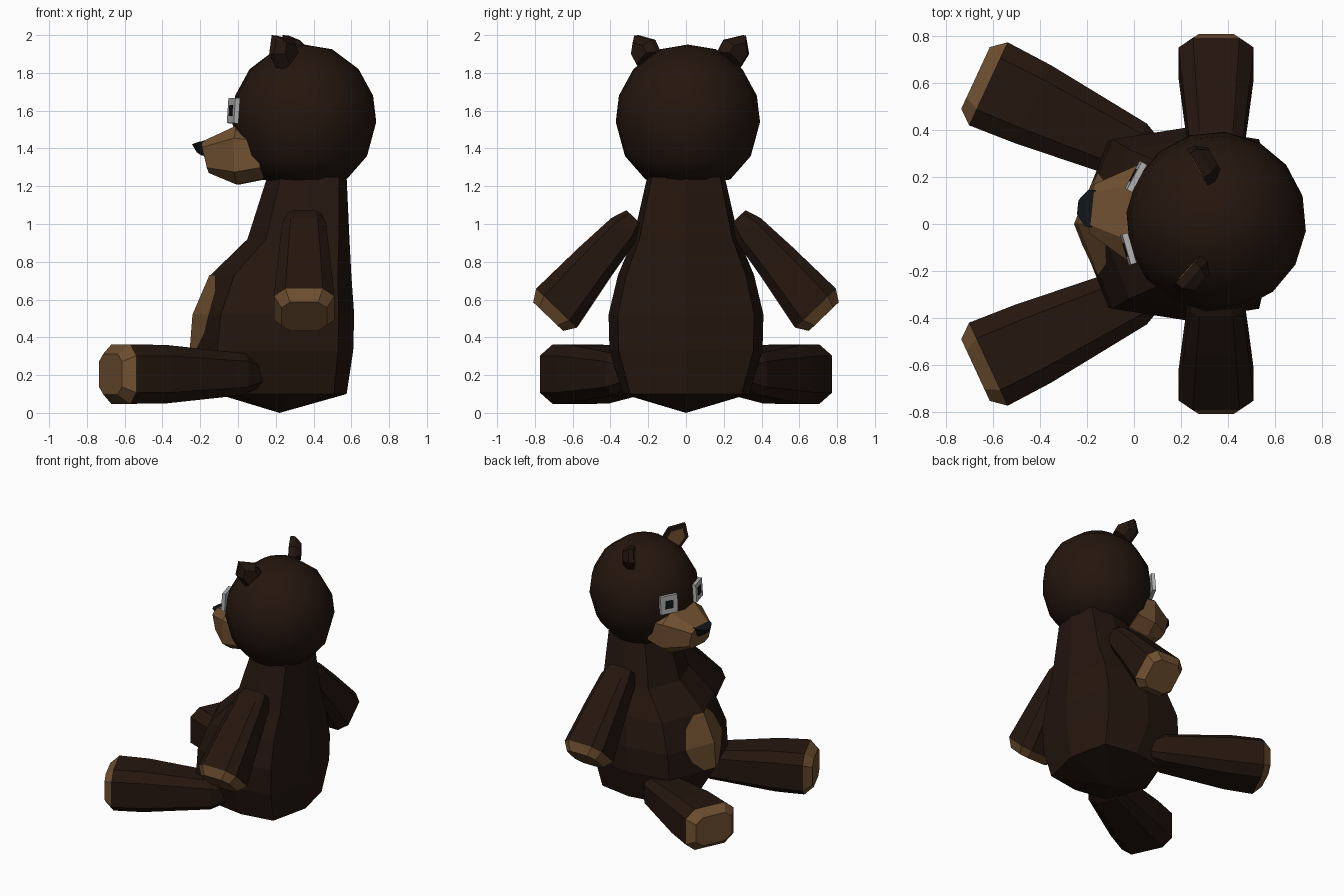
import bpy, bmesh
from math import cos, sin, pi, radians
from mathutils import Vector, Matrix

if "Cube" in bpy.data.objects:
    bpy.data.objects.remove(bpy.data.objects["Cube"])


def material(name, rgb):
    m = bpy.data.materials.new(name)
    m.diffuse_color = (*rgb, 1)
    m.use_nodes = True
    m.node_tree.nodes["Principled BSDF"].inputs["Base Color"].default_value = m.diffuse_color
    return m


FUR = material("dark_fur", (0.018, 0.008, 0.0045))
TAN = material("tan_pad", (0.16, 0.08, 0.03))
BLACK = material("black", (0.006, 0.007, 0.009))
WHITE = material("eye_grey", (0.45, 0.45, 0.45))
ID = Matrix.Identity(4)
# the head is turned slightly to one side
TURN = Matrix.Translation((0.35, 0.01, 0)) @ Matrix.Rotation(radians(-6), 4, 'Z') @ Matrix.Translation((-0.35, 0, 0))


def loft(name, rings, mats, xf=ID, closed=True, pad=False, smooth=False):
    """Skin a list of equal-length rings; pad colours the last band and end cap."""
    bm = bmesh.new()
    rows = [[bm.verts.new(xf @ Vector(p)) for p in r] for r in rings]
    n = len(rows[0])
    for i in range(len(rows) - 1):
        for j in range(n if closed else n - 1):
            k = (j + 1) % n
            f = bm.faces.new((rows[i][j], rows[i][k], rows[i + 1][k], rows[i + 1][j]))
            f.material_index = int(pad and i == len(rows) - 2)
    if closed:
        bm.faces.new(rows[0])
        bm.faces.new(rows[-1]).material_index = int(pad)
        bmesh.ops.remove_doubles(bm, verts=bm.verts, dist=0.0005)
        bmesh.ops.recalc_face_normals(bm, faces=bm.faces)
    for f in bm.faces:
        f.smooth = smooth
    me = bpy.data.meshes.new(name)
    bm.to_mesh(me)
    bm.free()
    for m in mats:
        me.materials.append(m)
    ob = bpy.data.objects.new(name, me)
    bpy.context.collection.objects.link(ob)
    return ob


def octagon(c, u, v, a, b, ch=0.38):
    """Chamfered rectangle with half sizes a, b along axes u, v."""
    k = 1 - ch
    pts = [(1, k), (k, 1), (-k, 1), (-1, k), (-1, -k), (-k, -1), (k, -1), (1, -k)]
    return [Vector(c) + u * (a * p) + v * (b * q) for p, q in pts]


# body: z, front x, back x, half width
BODY = [(0.1, -0.11, 0.575, 0.335), (0.33, -0.25, 0.61, 0.405), (0.52, -0.235, 0.615, 0.41),
        (0.73, -0.145, 0.60, 0.36), (0.92, 0.05, 0.59, 0.28), (1.25, 0.155, 0.575, 0.205)]


def body_ring(z, f, b, w):
    """Eight sides: corners plus the middle of each side."""
    cf, cb, wc = f + 0.35 * w, b - 0.2 * w, 0.88 * w
    m = (cf + cb) / 2
    return [(f, 0, z), (cf, wc, z), (m, w, z), (cb, wc, z), (b, 0, z), (cb, -wc, z), (m, -w, z), (cf, -wc, z)]


loft("body", [[(0.22, 0, 0)] * 8] + [body_ring(*r) for r in BODY], [FUR], smooth=False)


# belly patch follows the front of the body
def belly_row(z, h):
    for (z0, f0, _, _), (z1, f1, _, _) in zip(BODY, BODY[1:]):
        if z0 <= z <= z1:
            f = f0 + (z - z0) / (z1 - z0) * (f1 - f0)
            break
    return [(f - 0.006 + abs(y) * 0.35 / 0.88, y, z) for y in (-h, 0, h)]


loft("belly_patch", [belly_row(z, h) for z, h in
                     ((0.729, 0.08), (0.65, 0.17), (0.52, 0.22), (0.42, 0.18), (0.335, 0.09))],
     [TAN], closed=False)

# head
HEAD = [(0, 1.21), (0.225, 1.235), (0.335, 1.36), (0.384, 1.54), (0.367, 1.68),
        (0.29, 1.82), (0.15, 1.925), (0, 1.95)]
loft("head", [[(0.35 + r * cos(2 * pi * i / 16), r * sin(2 * pi * i / 16), z) for i in range(16)]
              for r, z in HEAD], [FUR], TURN, smooth=True)

# snout
X, Y, Z = Vector((1, 0, 0)), Vector((0, 1, 0)), Vector((0, 0, 1))


def snout_ring(xt, xb, zt, zb, w, k):
    c = Vector(((xt + xb) / 2, 0, (zt + zb) / 2))
    v = Vector(((xt - xb) / 2, 0, (zt - zb) / 2))
    return octagon(c, Y, v, w, 1, k)


loft("snout", [snout_ring(0.10, 0.15, 1.50, 1.24, 0.21, 0.45),
               snout_ring(0.0, 0.0, 1.52, 1.21, 0.21, 0.42),
               snout_ring(-0.19, -0.15, 1.435, 1.27, 0.105, 0.35)], [TAN], TURN)

# nose
loft("nose", [[(-0.175, 0.08, 1.44), (-0.175, -0.08, 1.44), (-0.165, -0.035, 1.36), (-0.165, 0.035, 1.36)],
              [(-0.205, 0.078, 1.435), (-0.205, -0.078, 1.435), (-0.192, -0.03, 1.362), (-0.192, 0.03, 1.362)],
              [(-0.243, 0.03, 1.422), (-0.243, -0.03, 1.422), (-0.22, -0.02, 1.38), (-0.22, 0.02, 1.38)]],
     [BLACK], TURN)

for s, side in ((1, "left"), (-1, "right")):
    # eyes: square plate with a dark pupil
    M = (TURN @ Matrix.Translation((-0.01, 0.155 * s, 1.6)) @ Matrix.Rotation(radians(-22 * s), 4, 'Z')
         @ Matrix.Rotation(radians(4), 4, 'Y'))
    for part, x0, x1, h, mat in (("eye", -0.013, 0.013, 0.067, WHITE), ("pupil", -0.016, 0.0, 0.03, BLACK)):
        loft(f"{side}_{part}", [[(x, h * a, h * b) for a, b in ((1, 1), (-1, 1), (-1, -1), (1, -1))]
                                for x in (x0, x1)], [mat], M)

    # ears: five sided plate turned inwards, with a tan inner face
    E = TURN @ Matrix.Translation((0.275, 0.235 * s, 1.9)) @ Matrix.Rotation(radians(36 * s), 4, 'Z')

    def ear_ring(x, k):
        pts = [(-0.085, 0.01), (-0.045, 0.075), (0.075, 0.1), (0.095, 0.0), (0.03, -0.09)]
        return [(x, s * k * y, k * z) for y, z in pts]
    loft(f"{side}_ear", [ear_ring(-0.03, 1), ear_ring(0.005, 0.98), ear_ring(0.05, 0.6)], [FUR], E)
    loft(f"{side}_inner_ear", [ear_ring(-0.034, 0.7), ear_ring(-0.02, 0.7)], [TAN], E)

    # arms: centre y, z and half sizes along x and across
    v = Vector((0, 0.72 * s, 0.69))
    loft(f"{side}_arm", [octagon((0.35, y * s, z), X, v, a, b) for y, z, a, b in
                         ((0.275, 1.035, 0.09, 0.055), (0.33, 0.97, 0.115, 0.09), (0.48, 0.80, 0.135, 0.115),
                          (0.685, 0.555, 0.16, 0.15), (0.73, 0.51, 0.12, 0.11))],
         [FUR, TAN], pad=True)

    # legs: centre x, y and half sizes across and in z
    u = Vector((0.42, 0.907 * s, 0))
    loft(f"{side}_leg", [octagon((x, y * s, 0.205), u, Z, a, b) for x, y, a, b in
                         ((0.13, 0.25, 0.06, 0.05), (0.0, 0.31, 0.13, 0.11), (-0.43, 0.51, 0.183, 0.155),
                          (-0.62, 0.597, 0.195, 0.157), (-0.675, 0.622, 0.145, 0.108))],
         [FUR, TAN], pad=True)
